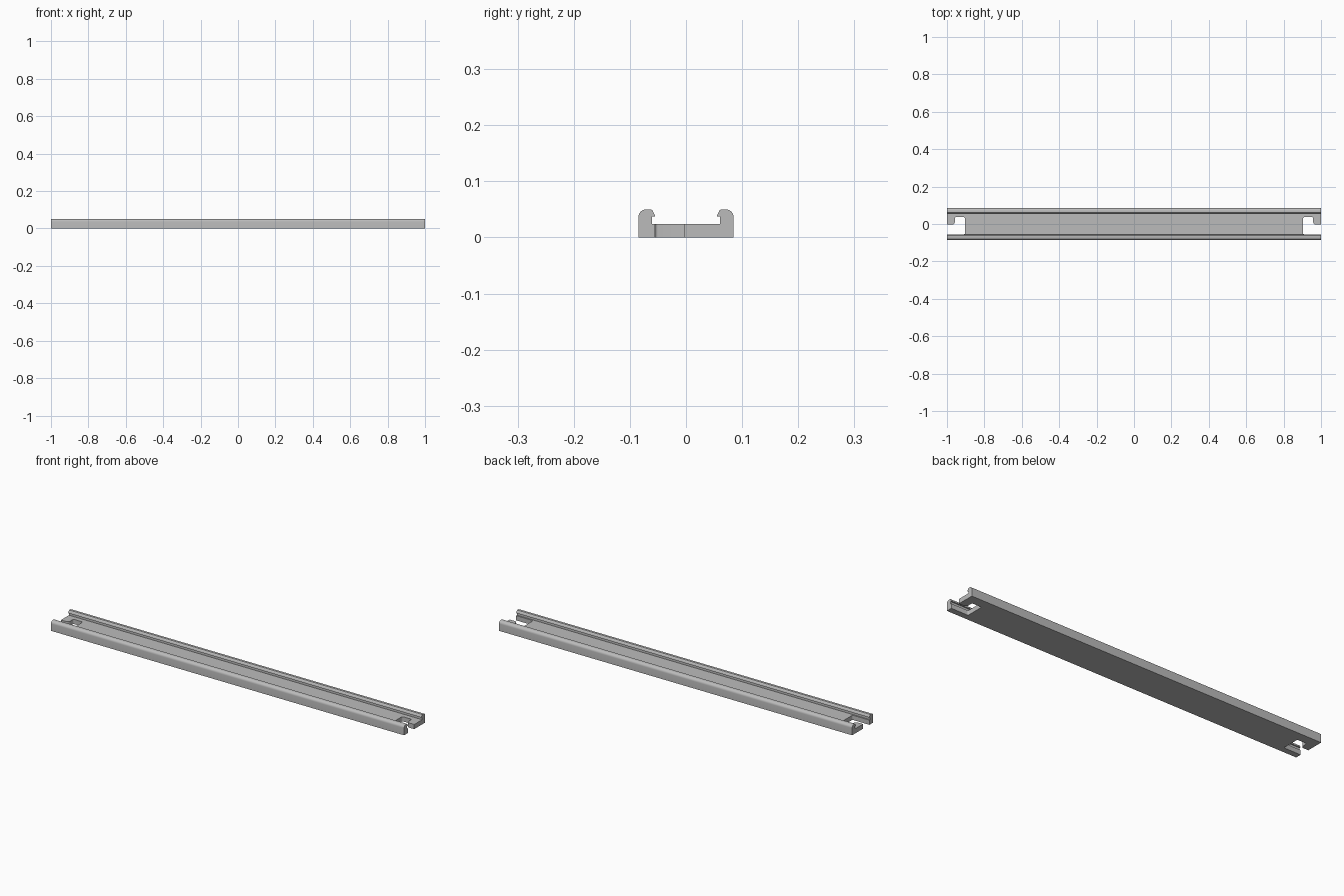
import bpy, bmesh, math

if "Cube" in bpy.data.objects:
    bpy.data.objects.remove(bpy.data.objects["Cube"])


def arc(cx, cy, r, a0, a1, n=6):
    """Points of a fillet arc, angles in degrees."""
    return [(cx + r * math.cos(math.radians(a0 + (a1 - a0) * i / n)),
             cy + r * math.sin(math.radians(a0 + (a1 - a0) * i / n))) for i in range(n + 1)]


def prism(name, points, to_3d, start, end):
    """Extrude a closed 2D outline from start to end."""
    bm = bmesh.new()
    a = [bm.verts.new(to_3d(p, start)) for p in points]
    b = [bm.verts.new(to_3d(p, end)) for p in points]
    bm.faces.new(a)
    bm.faces.new(b[::-1])
    n = len(points)
    for i in range(n):
        j = (i + 1) % n
        bm.faces.new((a[i], b[i], b[j], a[j]))
    bmesh.ops.recalc_face_normals(bm, faces=bm.faces)
    mesh = bpy.data.meshes.new(name)
    bm.to_mesh(mesh)
    bm.free()
    obj = bpy.data.objects.new(name, mesh)
    bpy.context.collection.objects.link(obj)
    return obj


grey = bpy.data.materials.new("grey metal")
grey.diffuse_color = (0.5, 0.5, 0.5, 1)
grey.use_nodes = True
grey.node_tree.nodes["Principled BSDF"].inputs["Base Color"].default_value = grey.diffuse_color

# Channel section with rounded shoulders and inward lips
half = [(0.085, 0)] + arc(0.071, 0.036, 0.014, 0, 90) + [
    (0.062, 0.05), (0.060, 0.0485), (0.055, 0.039), (0.055, 0.037),
    (0.061, 0.037), (0.061, 0.024)]
section = half + [(-y, z) for y, z in reversed(half)]
rail = prism("channel_rail", section, lambda p, x: (x, p[0], p[1]), -1, 1)
rail.data.materials.append(grey)

# Hooked mounting slots, open at each end of the floor
slot = [(1.05, -0.055)] + arc(0.909, -0.050, 0.005, 270, 180, 4) \
    + arc(0.912, 0.029, 0.008, 180, 90, 4) + arc(0.950, 0.029, 0.008, 90, 0, 4) \
    + arc(0.973, 0.012, 0.015, 180, 270) + [(1.05, -0.003)]
for side, label in ((1, "right"), (-1, "left")):
    cutter = prism(label + "_slot_cutter", slot,
                   lambda p, z: (side * p[0], p[1], z), -0.02, 0.0305)
    cutter.hide_render = True
    cutter.hide_viewport = True
    cut = rail.modifiers.new(label + " slot", 'BOOLEAN')
    cut.operation = 'DIFFERENCE'
    cut.solver = 'EXACT'
    cut.object = cutter

# Apply the cuts, then smooth the fillets
graph = bpy.context.evaluated_depsgraph_get()
cut_mesh = bpy.data.meshes.new_from_object(rail.evaluated_get(graph))
rail.modifiers.clear()
rail.data = cut_mesh
for o in [o for o in bpy.data.objects if o.name.endswith("cutter")]:
    bpy.data.objects.remove(o)
bpy.context.view_layer.objects.active = rail
rail.select_set(True)
bpy.ops.object.shade_smooth_by_angle(angle=math.radians(30))
